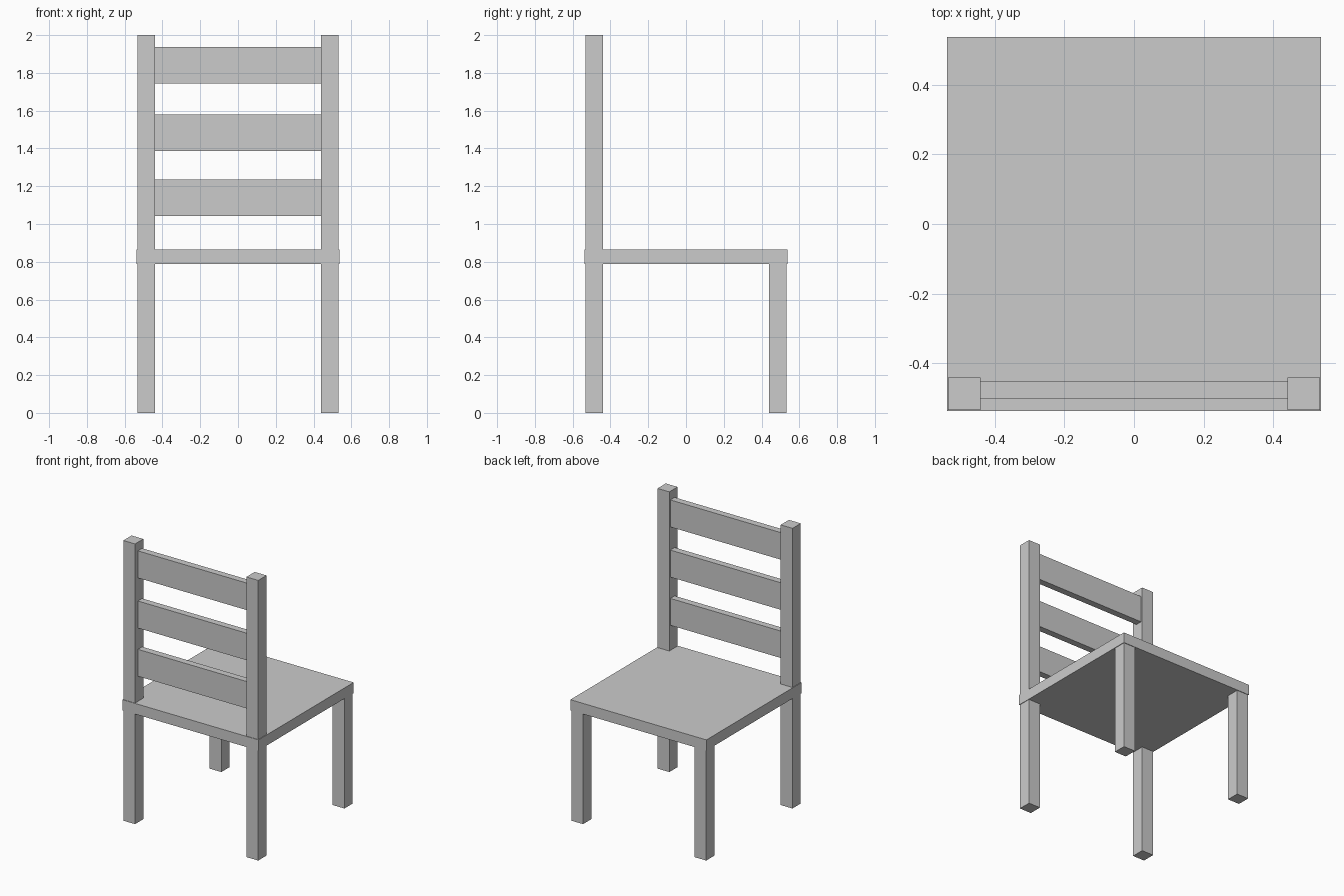
import bpy

if "Cube" in bpy.data.objects:
    bpy.data.objects.remove(bpy.data.objects["Cube"])


def box(name, x, y, z):
    """Add a box spanning the (min, max) ranges on each axis."""
    spans = (x, y, z)
    bpy.ops.mesh.primitive_cube_add(size=1, location=[(a + b) / 2 for a, b in spans])
    obj = bpy.context.object
    obj.name = name
    obj.scale = [b - a for a, b in spans]
    bpy.ops.object.transform_apply(location=False, rotation=False, scale=True)
    return obj


EDGE = 0.537                  # half width of the seat
INNER, OUTER = 0.44, 0.533    # leg faces, measured from the centre
SEAT_BOTTOM, SEAT_TOP = 0.788, 0.864

# Seat board
box("seat", (-EDGE, EDGE), (-EDGE, EDGE), (SEAT_BOTTOM, SEAT_TOP))

# Short legs at +y, full-height backrest posts at -y
for side, x in (("left", (-OUTER, -INNER)), ("right", (INNER, OUTER))):
    box(f"short_leg_{side}", x, (INNER, OUTER), (0, SEAT_BOTTOM))
    box(f"backrest_post_{side}", x, (-OUTER, -INNER), (0, 2))

# Backrest slats between the posts
for i, z in enumerate(((1.043, 1.235), (1.387, 1.58), (1.745, 1.938))):
    box(f"backrest_slat_{i + 1}", (-INNER, INNER), (-0.50, -0.452), z)
